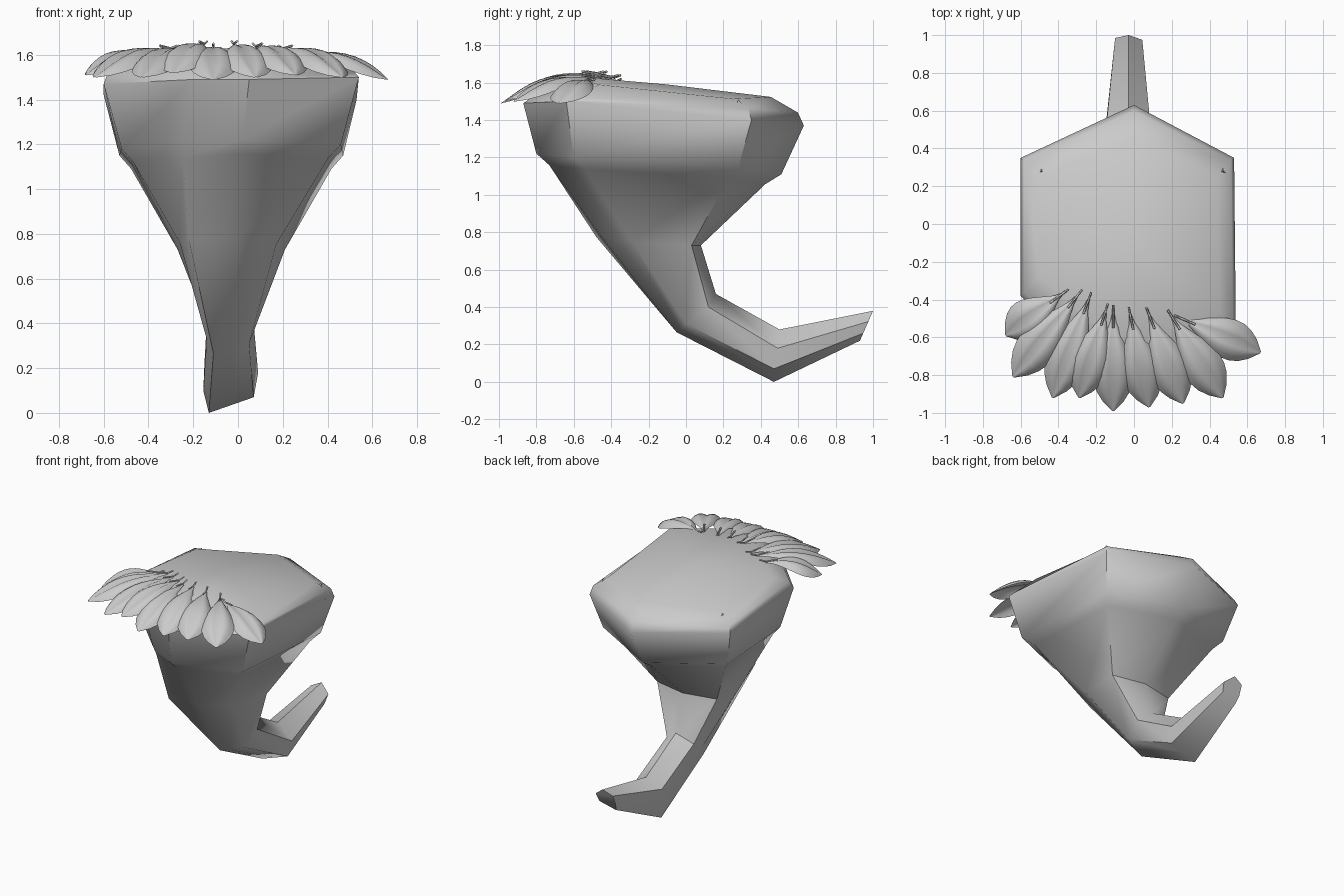
import bpy, bmesh, math
from mathutils import Vector

if "Cube" in bpy.data.objects:
    bpy.data.objects.remove(bpy.data.objects["Cube"])


def make_object(name, bm, angle=30):
    bmesh.ops.recalc_face_normals(bm, faces=bm.faces)
    mesh = bpy.data.meshes.new(name)
    bm.to_mesh(mesh)
    bm.free()
    ob = bpy.data.objects.new(name, mesh)
    bpy.context.collection.objects.link(ob)
    bpy.ops.object.select_all(action='DESELECT')
    ob.select_set(True)
    bpy.context.view_layer.objects.active = ob
    bpy.ops.object.shade_smooth_by_angle(angle=math.radians(angle))
    return ob


# Horn-shaped body: rings of seven points (front-left round to back-left)
rim = [(-.6, -.38, 1.47), (-.2, -.78, 1.49), (.05, -.87, 1.49), (.54, -.64, 1.50),
       (.53, .35, 1.40), (0, .63, 1.37), (-.6, .35, 1.42)]
waist = [(-.52, -.34, 1.18), (-.25, -.62, 1.20), (.02, -.8, 1.22), (.46, -.6, 1.2),
         (.47, .28, 1.15), (-.01, .51, 1.11), (-.53, .28, 1.15)]
neck = [(-.26, -.33, .76), (-.22, -.48, .775), (0, -.45, .775), (.17, -.29, .75),
        (.21, .03, .73), (-.03, .08, .73), (-.27, .03, .73)]
bend = [(-.14, .03, .33), (-.11, -.05, .265), (-.03, -.03, .28), (.05, 0, .31),
        (.07, .12, .40), (-.03, .16, .47), (-.14, .11, .40)]
heel = [(-.155, .47, .10), (-.13, .47, 0), (-.03, .47, .035), (.07, .47, .07),
        (.09, .49, .18), (-.03, .5, .28), (-.15, .49, .22)]
step = [(a[0] + .2 * (b[0] - a[0]), a[1] + .2 * (b[1] - a[1]), a[2] + .14 * (b[2] - a[2]))
        for a, b in zip(waist, neck)]
tip = [(x * .6 - .01, .93 + .25 * z, .22 + .57 * z) for x, y, z in heel]
# Domed lid rings derived from the rim
lid_base = [(x * .97, y * .95, min(1.52, 1.49 - .08 * y)) for x, y, z in rim]
lid_top = [(x * .84, y * .72, 1.572 - .077 * y - .06 * abs(x)) for x, y, z in rim]

bm = bmesh.new()
rings = [[bm.verts.new(p) for p in ring]
         for ring in (tip, heel, bend, neck, step, waist, rim, lid_base, lid_top)]
for lo, hi in zip(rings, rings[1:]):
    for i in range(7):
        j = (i + 1) % 7
        bm.faces.new((lo[i], lo[j], hi[j], hi[i]))
bm.faces.new(rings[0])
crown = bm.verts.new((0, -.1, 1.59))
for i in range(7):
    bm.faces.new((rings[-1][i], rings[-1][(i + 1) % 7], crown))
make_object("horn_body", bm, 48)

# Small raised points at the back corners of the lid
for name, x in (("corner_point_right", .47), ("corner_point_left", -.49)):
    bm = bmesh.new()
    bmesh.ops.create_cone(bm, cap_ends=True, segments=3, radius1=.07, radius2=0, depth=.09)
    bmesh.ops.translate(bm, verts=bm.verts, vec=(x, .28, 1.465))
    make_object(name, bm)


def leaf(name, base, end, width, lift):
    """Pointed leaf sheet, folded on its midrib, with a thin stem at its base."""
    base, end = Vector(base), Vector(end)
    along = end - base
    side = Vector((-along.y, along.x, 0)).normalized()
    bm = bmesh.new()
    rows, cols = 10, 8
    grid = []
    for r in range(rows + 1):
        t = r / rows
        half = width * max(.05, math.sin(math.pi * t ** 1.5) ** .8 if r < rows else 0)
        row = []
        for c in range(cols + 1):
            s = c / cols * 2 - 1
            p = base + along * t + side * (half * s)
            # arch along the length, raised shoulders either side of the midrib
            p.z += lift * math.sin(math.pi * t)
            p.z += (.02 * math.sin(math.pi * abs(s)) - .035 * s * s) * half / width
            row.append(bm.verts.new(p))
        grid.append(row)
    for r in range(rows):
        for c in range(cols):
            bm.faces.new((grid[r][c], grid[r][c + 1], grid[r + 1][c + 1], grid[r + 1][c]))
    make_object(name, bm, 50)

    curve = bpy.data.curves.new(name + "_stem", 'CURVE')
    curve.dimensions = '3D'
    curve.bevel_depth = .006
    curve.bevel_resolution = 0
    curve.use_fill_caps = True
    sp = curve.splines.new('POLY')
    sp.points.add(2)
    flat = Vector((along.x, along.y, 0)).normalized()
    for pt, d, h in zip(sp.points, (.08, 0, -.04), (.02, .008, .02)):
        q = base + flat * d
        pt.co = (q.x, q.y, q.z + h, 1)
    bpy.context.collection.objects.link(bpy.data.objects.new(name + "_stem", curve))


# Fringe of leaves along the front: base x, base y, base z, tip x, tip y, tip z
fringe = [(-.38, -.37, 1.60, -.68, -.59, 1.51), (-.30, -.38, 1.62, -.64, -.81, 1.50),
          (-.24, -.40, 1.62, -.43, -.92, 1.50), (-.15, -.46, 1.64, -.29, -.92, 1.52),
          (-.11, -.47, 1.63, -.11, -.99, 1.49), (-.02, -.48, 1.64, .08, -.97, 1.50),
          (.08, -.48, 1.63, .26, -.95, 1.51), (.20, -.49, 1.62, .47, -.92, 1.50),
          (.25, -.50, 1.60, .67, -.68, 1.49)]
for n, (bx, by, bz, tx, ty, tz) in enumerate(fringe):
    leaf(f"leaf_{n + 1}", (bx, by, bz), (tx, ty, tz), .108, .05)
